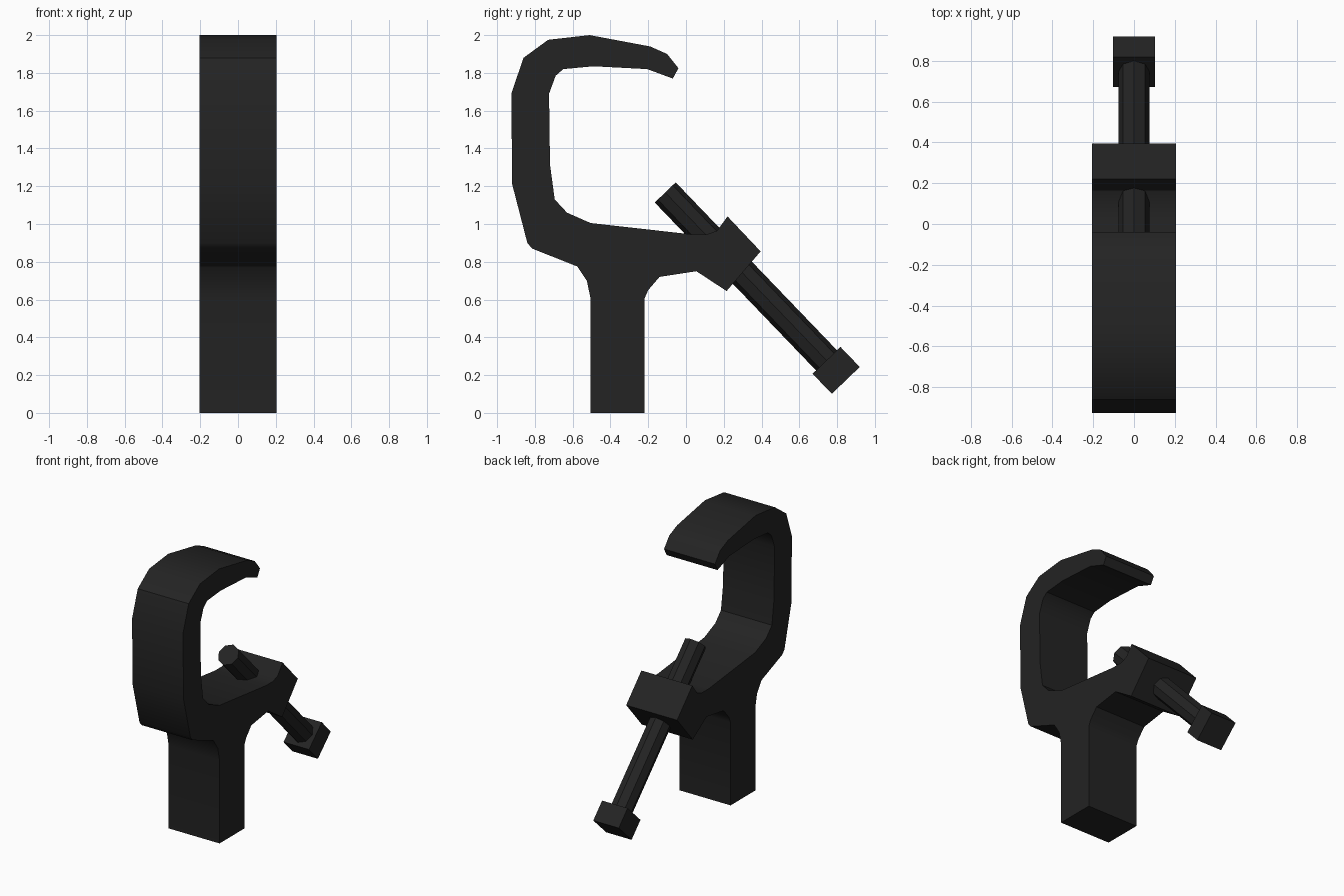
import bpy, bmesh, math
from mathutils import Vector

if "Cube" in bpy.data.objects:
    bpy.data.objects.remove(bpy.data.objects["Cube"])

black = bpy.data.materials.new("black_metal")
black.diffuse_color = (0.017, 0.017, 0.017, 1)
black.use_nodes = True
black.node_tree.nodes["Principled BSDF"].inputs["Base Color"].default_value = black.diffuse_color
HALF = 0.205


def finish(obj):
    obj.data.materials.append(black)
    bpy.ops.object.select_all(action='DESELECT')
    obj.select_set(True)
    bpy.context.view_layer.objects.active = obj
    bpy.ops.object.shade_smooth_by_angle(angle=math.radians(30))


def extrude_profile(name, pts):
    bm = bmesh.new()
    face = bm.faces.new([bm.verts.new((-HALF, y, z)) for y, z in pts])
    ext = bmesh.ops.extrude_face_region(bm, geom=[face], use_keep_orig=True)
    verts = [g for g in ext["geom"] if isinstance(g, bmesh.types.BMVert)]
    bmesh.ops.translate(bm, verts=verts, vec=(2 * HALF, 0, 0))
    bmesh.ops.recalc_face_normals(bm, faces=bm.faces)
    mesh = bpy.data.meshes.new(name)
    bm.to_mesh(mesh)
    bm.free()
    obj = bpy.data.objects.new(name, mesh)
    bpy.context.collection.objects.link(obj)
    finish(obj)


# Hook, stem and screw boss as one side profile (y, z)
extrude_profile("clamp_body", [
    # outer hook, from the tip round the back
    (-0.07, 1.77), (-0.04, 1.825), (-0.10, 1.90), (-0.19, 1.94), (-0.51, 2.0),
    (-0.73, 1.975), (-0.86, 1.88), (-0.925, 1.69), (-0.92, 1.21), (-0.84, 0.90),
    (-0.815, 0.87), (-0.575, 0.775), (-0.525, 0.70), (-0.505, 0.605),
    # stem
    (-0.505, 0), (-0.22, 0), (-0.22, 0.605), (-0.20, 0.65), (-0.14, 0.72),
    # boss
    (0.055, 0.75), (0.215, 0.645), (0.395, 0.855), (0.22, 1.04), (0.165, 0.965),
    (0.11, 0.945), (0.03, 0.945),
    # inner hook
    (-0.505, 1.005), (-0.63, 1.06), (-0.695, 1.13), (-0.72, 1.315), (-0.725, 1.69),
    (-0.69, 1.785), (-0.65, 1.82), (-0.49, 1.835), (-0.205, 1.82)])

# Slanted screw: eight-sided shaft and square head
top, head = Vector((0, -0.11, 1.167)), Vector((0, 0.795, 0.225))
axis = top - head
tilt = (math.atan2(-axis.y, axis.z), 0, 0)
bpy.ops.mesh.primitive_cylinder_add(vertices=8, radius=0.077, depth=axis.length,
                                    location=(top + head) / 2, rotation=tilt)
shaft = bpy.context.object
shaft.name = "screw_shaft"
finish(shaft)

bpy.ops.mesh.primitive_cube_add(size=1, location=head, rotation=tilt)
knob = bpy.context.object
knob.name = "screw_head"
knob.scale = (0.205, 0.205, 0.147)
finish(knob)
